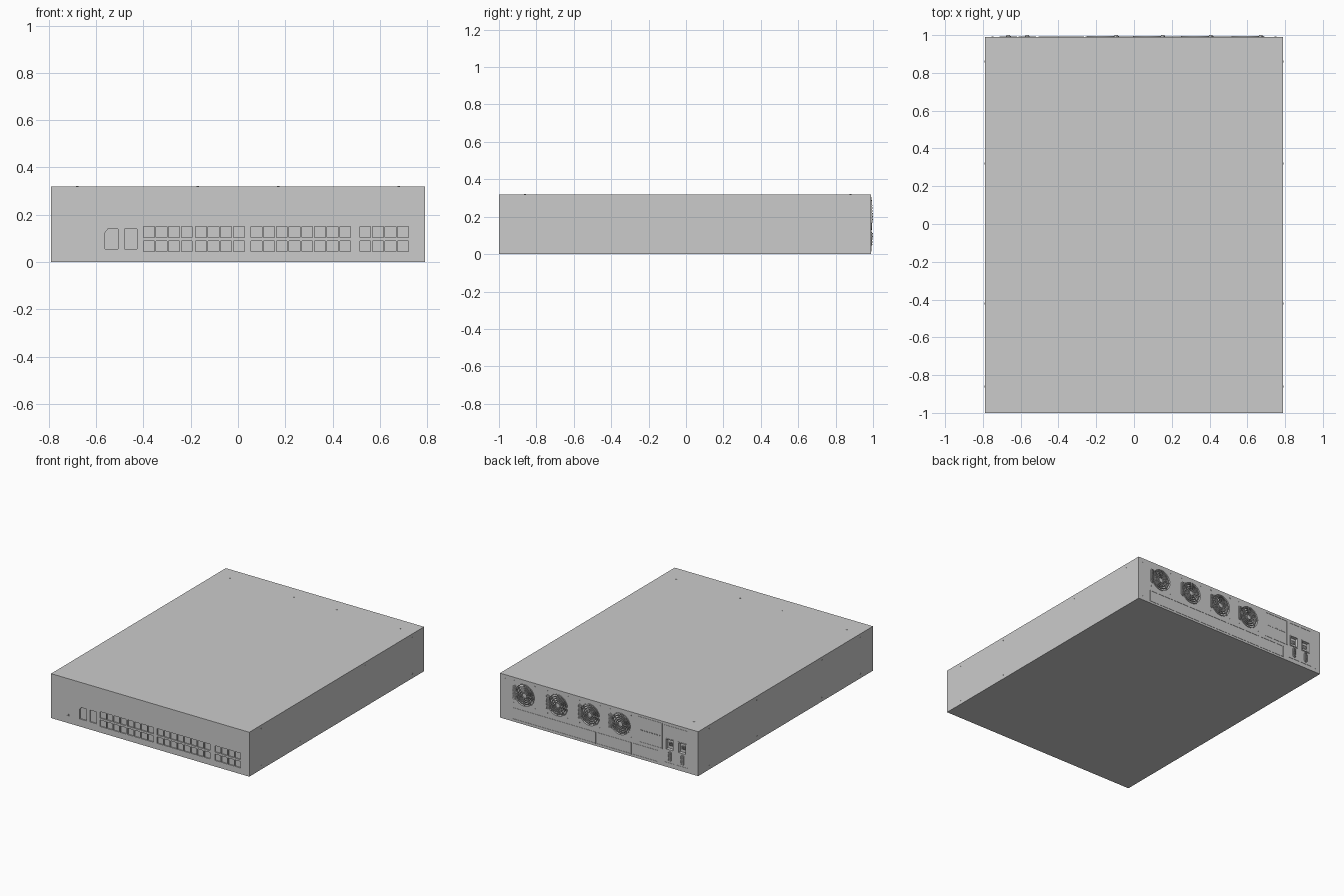
import bpy, bmesh, math
from mathutils import Matrix, Vector

if "Cube" in bpy.data.objects:
    bpy.data.objects.remove(bpy.data.objects["Cube"])

W, Y0, Y1, H = 0.79, -1.0, 0.99, 0.32


def box(bm, x0, x1, y0, y1, z0, z1):
    m = Matrix.Translation(((x0 + x1) / 2, (y0 + y1) / 2, (z0 + z1) / 2)) @ \
        Matrix.Diagonal((x1 - x0, y1 - y0, z1 - z0, 1))
    return bmesh.ops.create_cube(bm, size=1, matrix=m)["verts"]


def disc(bm, centre, r, depth, axis="Y", seg=32):
    rot = {"X": Matrix.Rotation(math.pi / 2, 4, "Y"),
           "Y": Matrix.Rotation(math.pi / 2, 4, "X"), "Z": Matrix()}[axis]
    bmesh.ops.create_cone(bm, cap_ends=True, segments=seg, radius1=r, radius2=r,
                          depth=depth, matrix=Matrix.Translation(centre) @ rot)


def prism(bm, pts, y0, y1):
    # x-z outline pushed along y
    f = bm.faces.new([bm.verts.new((x, y0, z)) for x, z in pts])
    ext = bmesh.ops.extrude_face_region(bm, geom=[f])["geom"]
    for v in ext:
        if isinstance(v, bmesh.types.BMVert):
            v.co.y = y1


def frame(bm, x0, x1, z0, z1, y0, y1, t=0.005):
    box(bm, x0, x1, y0, y1, z0, z0 + t)
    box(bm, x0, x1, y0, y1, z1 - t, z1)
    box(bm, x0, x0 + t, y0, y1, z0 + t, z1 - t)
    box(bm, x1 - t, x1, y0, y1, z0 + t, z1 - t)


def ring(bm, c, r_in, r_out, y0, y1, n=32):
    # flat ring of rectangular section in the x-z plane
    rows = []
    for i in range(n):
        a = 2 * math.pi * i / n
        rows.append([bm.verts.new((c[0] + r * math.cos(a), y, c[2] + r * math.sin(a)))
                     for r, y in ((r_in, y0), (r_out, y0), (r_out, y1), (r_in, y1))])
    for i in range(n):
        a, b = rows[i], rows[(i + 1) % n]
        for k in range(4):
            bm.faces.new((a[k], a[(k + 1) % 4], b[(k + 1) % 4], b[k]))


def finish(bm, name, smooth=False):
    bmesh.ops.recalc_face_normals(bm, faces=bm.faces[:])
    me = bpy.data.meshes.new(name)
    bm.to_mesh(me)
    bm.free()
    ob = bpy.data.objects.new(name, me)
    bpy.context.collection.objects.link(ob)
    bpy.ops.object.select_all(action="DESELECT")
    ob.select_set(True)
    bpy.context.view_layer.objects.active = ob
    if smooth:
        bpy.ops.object.shade_smooth_by_angle(angle=math.radians(35))
    return ob


FANS = [0.595, 0.33, 0.075, -0.17]
FZ, FR = 0.21, 0.08
PSUS = [-0.565, -0.665]
PORT_GROUPS = [-0.40, -0.18, 0.055, 0.27, 0.515]

# Recess cutter: ports, sockets and fan wells
cut = bmesh.new()
for gx in PORT_GROUPS:
    for c in range(4):
        for z in (0.044, 0.104):
            x = gx + c * 0.0535
            box(cut, x, x + 0.046, Y0 - 0.02, Y0 + 0.008, z, z + 0.046)
prism(cut, [(-0.562, 0.055), (-0.507, 0.055), (-0.507, 0.14), (-0.55, 0.14), (-0.562, 0.125)],
      Y0 - 0.02, Y0 + 0.008)
box(cut, -0.48, -0.427, Y0 - 0.02, Y0 + 0.008, 0.055, 0.14)
for x in (-0.664, -0.65):
    box(cut, x, x + 0.01, Y0 - 0.02, Y0 + 0.004, 0.053, 0.068)
for x in FANS:
    disc(cut, (x, Y1, FZ), FR - 0.004, 0.06, seg=48)
for x in PSUS:
    box(cut, x - 0.028, x + 0.028, Y1 - 0.02, Y1 + 0.02, 0.13, 0.20)
cutter = finish(cut, "recess_cutter")
cutter.hide_render = True

# Chassis
bm = bmesh.new()
box(bm, -W, W, Y0, Y1, 0, H)
chassis = finish(bm, "chassis")
mod = chassis.modifiers.new("recesses", "BOOLEAN")
mod.operation, mod.solver, mod.object = "DIFFERENCE", "EXACT", cutter
bpy.ops.object.modifier_apply(modifier=mod.name)
bpy.data.objects.remove(cutter)

# Status lights beside the first socket
bm = bmesh.new()
for z in (0.06, 0.08, 0.10, 0.118):
    disc(bm, (-0.573, Y0 + 0.001, z), 0.003, 0.003, seg=12)
finish(bm, "status_lights", True)

# Fans: guard rings, spokes, hub and blades
for i, x in enumerate(FANS):
    c = (x, Y1, FZ)
    bm = bmesh.new()
    for r in (0.022, 0.036, 0.050, 0.064, 0.080):
        ring(bm, c, r - 0.005, r, Y1 - 0.003, Y1 + 0.004)
    for k in range(8):
        vs = box(bm, 0.018, FR - 0.003, -0.002, 0.003, -0.002, 0.002)
        bmesh.ops.transform(bm, verts=vs, matrix=Matrix.Translation(c) @
                            Matrix.Rotation(k * math.pi / 4, 4, "Y"))
    finish(bm, f"fan_guard_{i + 1}", True)
    bm = bmesh.new()
    disc(bm, (x, Y1 - 0.018, FZ), 0.022, 0.026)
    for k in range(7):
        vs = box(bm, 0.018, FR - 0.008, -0.001, 0.001, -0.018, 0.018)
        bmesh.ops.transform(bm, verts=vs, matrix=Matrix.Translation((x, Y1 - 0.018, FZ)) @
                            Matrix.Rotation(k * math.tau / 7, 4, "Y") @
                            Matrix.Rotation(math.radians(25), 4, "X"))
    finish(bm, f"fan_rotor_{i + 1}", True)


# Ribbed pull handles for fans and power supplies
def handle(name, x, z0, z1, w):
    bm = bmesh.new()
    box(bm, x - w / 2, x + w / 2, Y1 - 0.002, Y1 + 0.005, z0 + w / 2, z1 - w / 2)
    for z in (z0 + w / 2, z1 - w / 2):
        disc(bm, (x, Y1 + 0.002, z), w / 2, 0.0075, seg=24)
    n = int((z1 - z0) / 0.008)
    for k in range(1, n):
        z = z0 + k * (z1 - z0) / n
        box(bm, x - w * 0.36, x + w * 0.36, Y1 + 0.004, Y1 + 0.01, z - 0.002, z + 0.002)
    finish(bm, name, True)


for i, x in enumerate(FANS):
    handle(f"fan_handle_{i + 1}", x + 0.077, 0.16, 0.267, 0.026)
for i, x in enumerate(PSUS):
    handle(f"power_handle_{i + 1}", x, 0.045, 0.118, 0.026)

# Power supply modules with inlet surrounds
for i, x in enumerate(PSUS):
    bm = bmesh.new()
    frame(bm, x - 0.046, x + 0.046, 0.03, 0.30, Y1 - 0.002, Y1 + 0.002, 0.004)
    frame(bm, x - 0.034, x + 0.034, 0.124, 0.206, Y1 - 0.002, Y1 + 0.003, 0.006)
    for dx in (-0.011, 0, 0.011):
        box(bm, x + dx - 0.002, x + dx + 0.002, Y1 - 0.021, Y1 - 0.006, 0.155, 0.175)
    finish(bm, f"power_supply_{i + 1}")

# Rear blank panels along the bottom and one upper panel
for name, x0, x1, z0, z1 in (("wide_panel", 0.025, 0.69, 0.015, 0.10),
                             ("middle_panel", -0.258, 0.017, 0.015, 0.10),
                             ("small_panel", -0.475, -0.266, 0.015, 0.10),
                             ("upper_panel", -0.505, -0.315, 0.12, 0.305)):
    bm = bmesh.new()
    frame(bm, x0, x1, z0, z1, Y1 - 0.002, Y1 + 0.002, 0.005)
    if name == "upper_panel":
        for k in range(8):
            xs = x0 + 0.02 + k * 0.02
            box(bm, xs, xs + 0.013, Y1 - 0.002, Y1 + 0.002, 0.208, 0.213)
    finish(bm, name)

# Screws on rear, sides and top
bm = bmesh.new()
for x in FANS:
    for sx in (-0.083, 0.083):
        for z in (0.135, 0.295):
            disc(bm, (x + sx, Y1, z), 0.005, 0.003, "Y", 12)
for x in (-0.75, 0.75):
    for z in (0.03, 0.29):
        disc(bm, (x, Y1, z), 0.005, 0.003, "Y", 12)
for s in (-1, 1):
    for y in (-0.86, -0.42, 0.32, 0.86):
        for z in (0.03, 0.295):
            disc(bm, (s * W, y, z), 0.005, 0.003, "X", 12)
for x in (-0.68, -0.17, 0.17, 0.68):
    for y in (-0.86, 0.88):
        disc(bm, (x, y, H), 0.005, 0.002, "Z", 12)
finish(bm, "screws", True)
